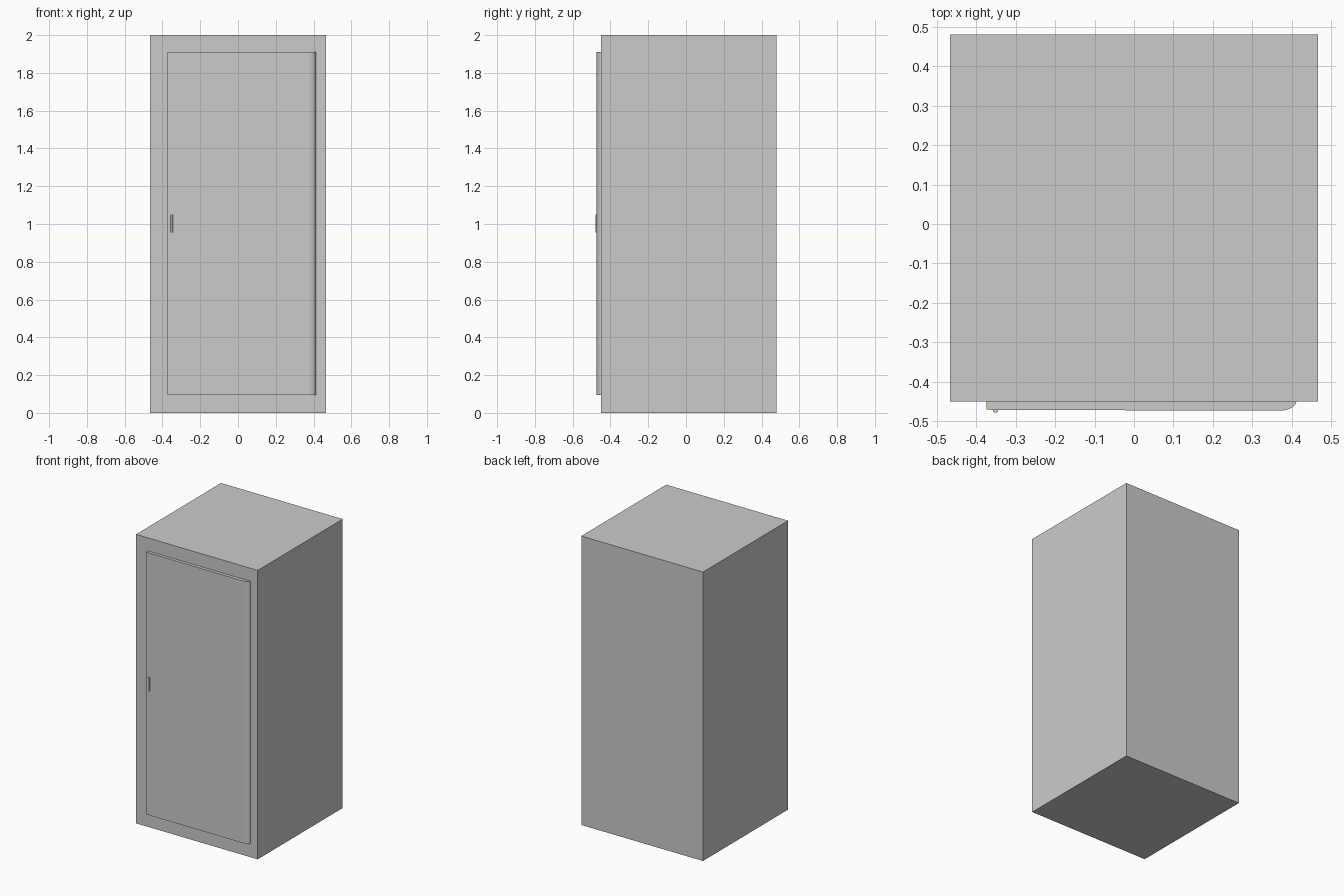
import bpy, bmesh, math

if "Cube" in bpy.data.objects:
    bpy.data.objects.remove(bpy.data.objects["Cube"])


def extrude_profile(name, points, z0, z1, smooth=False):
    """Extrude a counter-clockwise XY outline from z0 to z1."""
    bm = bmesh.new()
    face = bm.faces.new([bm.verts.new((x, y, z0)) for x, y in points])
    top = bmesh.ops.extrude_face_region(bm, geom=[face])["geom"]
    verts = [g for g in top if isinstance(g, bmesh.types.BMVert)]
    bmesh.ops.translate(bm, verts=verts, vec=(0, 0, z1 - z0))
    bmesh.ops.recalc_face_normals(bm, faces=bm.faces)
    mesh = bpy.data.meshes.new(name)
    bm.to_mesh(mesh)
    bm.free()
    obj = bpy.data.objects.new(name, mesh)
    bpy.context.collection.objects.link(obj)
    if smooth:
        bpy.ops.object.select_all(action='DESELECT')
        obj.select_set(True)
        bpy.context.view_layer.objects.active = obj
        bpy.ops.object.shade_smooth_by_angle(angle=math.radians(30))
    return obj


def rect(x0, x1, y0, y1):
    return [(x0, y0), (x1, y0), (x1, y1), (x0, y1)]


# Cabinet body
extrude_profile("cabinet_body", rect(-0.466, 0.466, -0.45, 0.48), 0, 2)

# Door panel with a rounded hinge edge on the right
cx, cy, rx, ry = 0.368, -0.448, 0.044, 0.0255
steps = 10
curve = [(cx + rx * math.sin(a), cy - ry * math.cos(a))
         for a in (math.pi / 2 * i / steps for i in range(steps + 1))]
door = [(-0.374, -0.44), (-0.374, -0.471), (0.03, -0.4725)] + curve + [(0.412, -0.44)]
extrude_profile("door", door, 0.095, 1.91, smooth=True)

# Slim door handle
handle = [(-0.357, -0.465), (-0.357, -0.475), (-0.354, -0.478),
          (-0.348, -0.478), (-0.345, -0.475), (-0.345, -0.465)]
extrude_profile("door_handle", handle, 0.955, 1.05)
